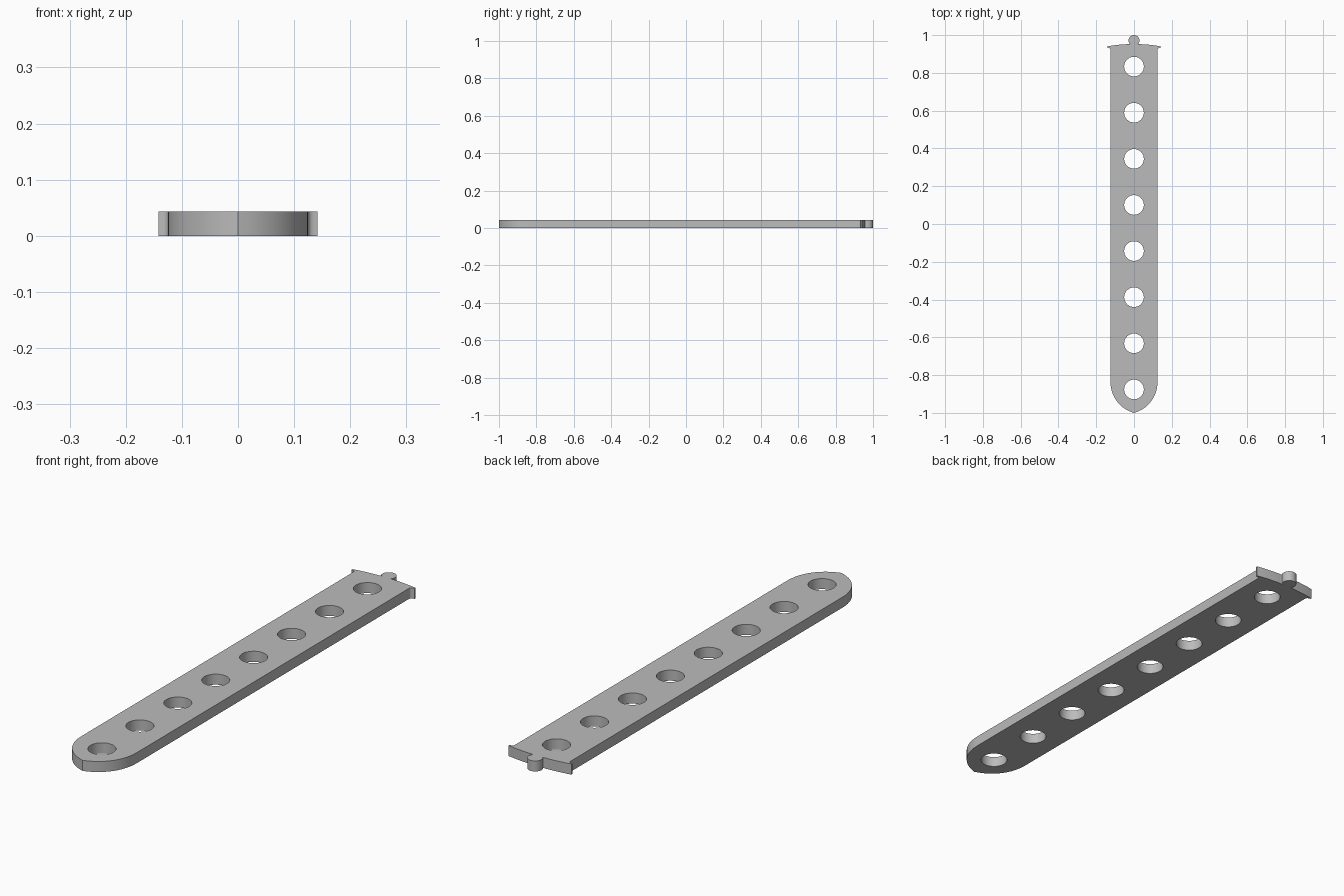
import bpy, bmesh, math
from mathutils import Vector
from mathutils.geometry import interpolate_bezier

cube = bpy.data.objects.get("Cube")
if cube:
    bpy.data.objects.remove(cube)

THICK = 0.043
HALF = 0.125


def bezier(*pts, n=14):
    return [tuple(p) for p in interpolate_bezier(*[Vector(p) for p in pts], n)]


def arc(cx, cy, r, a0, a1, n):
    angles = [math.radians(a0 + (a1 - a0) * i / n) for i in range(n + 1)]
    return [(cx + r * math.cos(a), cy + r * math.sin(a)) for a in angles]


# Right half of the outline: pointed round end, flared corner, knob
half = bezier((0, -1), (0.07, -0.98), (HALF, -0.92), (HALF, -0.83))
half += bezier((HALF, 0.922), (HALF, 0.93), (0.13, 0.934), (0.142, 0.934), n=6)
half += bezier((0.142, 0.94), (0.1, 0.948), (0.06, 0.951), (0.034, 0.952), n=10)
half += bezier((0.03, 0.952), (0.026, 0.952), (0.022, 0.953), (0.02, 0.955), n=4)
half += arc(0, 0.971, 0.029, -30, 90, 14)
half[-1] = (0, 1.0)
outline = half + [(-x, y) for x, y in reversed(half[1:-1])]

# Row of eight round holes
loops = [outline]
for i in range(8):
    loops.append(arc(0, -0.876 + i * 0.2442, 0.052, 0, 360, 40)[:-1])

# Flat face with holes
bm = bmesh.new()
for loop in loops:
    verts = [bm.verts.new((x, y, 0)) for x, y in loop]
    for a, b in zip(verts, verts[1:] + verts[:1]):
        bm.edges.new((a, b))
bmesh.ops.triangle_fill(bm, edges=bm.edges[:], use_beauty=True, normal=(0, 0, 1))
for f in bm.faces:
    f.normal_update()
    if f.normal.z < 0:
        f.normal_flip()
mesh = bpy.data.meshes.new("perforated_strip")
bm.to_mesh(mesh)
bm.free()

strip = bpy.data.objects.new("perforated_strip", mesh)
bpy.context.collection.objects.link(strip)

# Thickness
solid = strip.modifiers.new("thickness", "SOLIDIFY")
solid.thickness = THICK
solid.offset = 1
bpy.ops.object.select_all(action="DESELECT")
strip.select_set(True)
bpy.context.view_layer.objects.active = strip
bpy.ops.object.modifier_apply(modifier=solid.name)
bpy.ops.object.shade_smooth_by_angle(angle=math.radians(30))

# Grey material
grey = bpy.data.materials.new("plain_grey")
grey.use_nodes = True
colour = (0.5, 0.5, 0.5, 1)
grey.diffuse_color = colour
grey.node_tree.nodes["Principled BSDF"].inputs["Base Color"].default_value = colour
strip.data.materials.append(grey)
